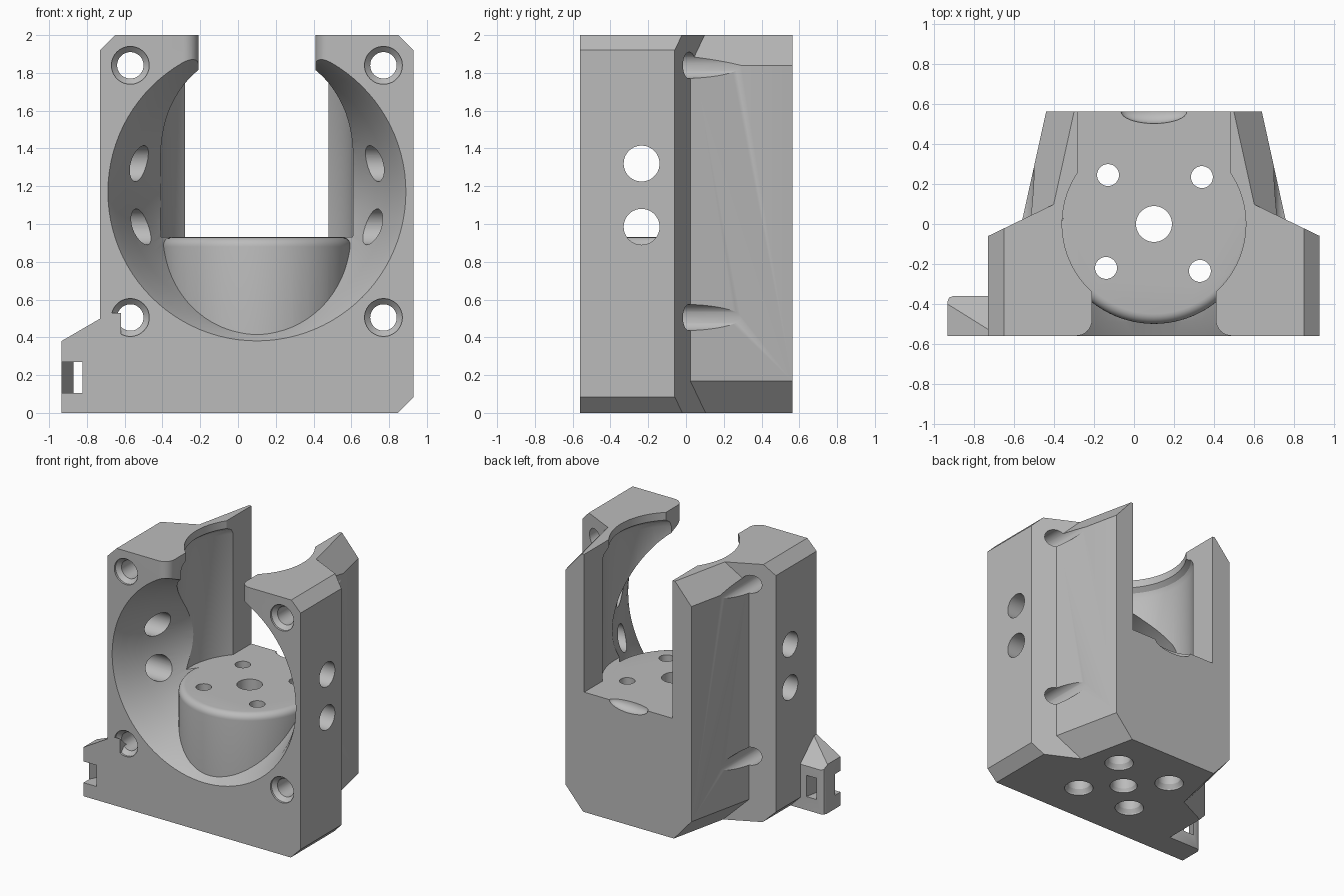
import bpy, bmesh, math
from mathutils import Matrix, Vector

old = bpy.data.objects.get("Cube")
if old:
    bpy.data.objects.remove(old)

CX = 0.1          # centre line of the housing
AXIS = {"X": Matrix.Rotation(math.pi / 2, 4, "Y"),
        "Y": Matrix.Rotation(-math.pi / 2, 4, "X"),
        "Z": Matrix.Identity(4)}

grey = bpy.data.materials.new("plain grey")
grey.use_nodes = True
grey.diffuse_color = (0.5, 0.5, 0.5, 1)
grey.node_tree.nodes["Principled BSDF"].inputs["Base Color"].default_value = (0.5, 0.5, 0.5, 1)


def finish(name, bm):
    bmesh.ops.recalc_face_normals(bm, faces=bm.faces)
    mesh = bpy.data.meshes.new(name)
    bm.to_mesh(mesh)
    bm.free()
    obj = bpy.data.objects.new(name, mesh)
    bpy.context.collection.objects.link(obj)
    mesh.materials.append(grey)
    return obj


def loft(name, rings):
    """Solid through matching rings of 3D points."""
    bm = bmesh.new()
    loops = [[bm.verts.new(p) for p in ring] for ring in rings]
    n = len(loops[0])
    for a, b in zip(loops, loops[1:]):
        for i in range(n):
            j = (i + 1) % n
            bm.faces.new((a[i], a[j], b[j], b[i]))
    bm.faces.new(loops[0])
    bm.faces.new(loops[-1])
    return finish(name, bm)


def prism(name, plan, z0, z1):
    return loft(name, [[(x, y, z) for x, y in plan] for z in (z0, z1)])


def turned(name, profile, axis, place, sides=48):
    """Solid of revolution from (radius, height) pairs."""
    m = Matrix.Translation(place) @ AXIS[axis]
    angles = [2 * math.pi * i / sides for i in range(sides)]
    return loft(name, [[m @ Vector((r * math.cos(a), r * math.sin(a), h)) for a in angles]
                       for r, h in profile])


def combine(target, tool, operation="DIFFERENCE"):
    mod = target.modifiers.new("combine", "BOOLEAN")
    mod.operation = operation
    mod.solver = "EXACT"
    mod.object = tool
    bpy.context.view_layer.objects.active = target
    bpy.ops.object.modifier_apply(modifier=mod.name)
    bpy.data.objects.remove(tool)


# Front block with slanted rear shoulders and chamfered sides
def front_ring(inset, z):
    w = 0.83 - inset
    half = [(w, -0.56), (w, -0.06 + inset * 0.483), (0.3, 0.196)]
    return [(CX + x, y, z) for x, y in half] + [(CX - x, y, z) for x, y in reversed(half)]


housing = loft("housing", [front_ring(0.085, 0), front_ring(0, 0.085),
                           front_ring(0, 1.92), front_ring(0.08, 2)])


# Tapered rear block with larger chamfers
def rear_ring(inset, z):
    half = [(0.708 - inset, -0.2), (0.54 - inset, 0.563)]
    return [(CX + x, y, z) for x, y in half] + [(CX - x, y, z) for x, y in reversed(half)]


combine(housing, loft("rear_block", [rear_ring(0.15, 0), rear_ring(0, 0.17),
                                     rear_ring(0, 1.84), rear_ring(0.14, 2)]), "UNION")

# Flared round mouth in the front
mouth = [(0.80, -0.58), (0.75, -0.49), (0.69, -0.34), (0.63, -0.2), (0.56, -0.05), (0.5, 0.05)]
combine(housing, turned("mouth", mouth, "Y", (CX, 0, 1.17), 96))

# Upright bore with a rounded lip at the top
bore = [(0.51, 0.93), (0.51, 1.87), (0.495, 1.91), (0.46, 1.94), (0.46, 2.1)]
combine(housing, turned("bore", bore, "Z", (CX, 0, 0), 96))

# Rear slot
combine(housing, prism("rear_slot", [(CX - 0.38, 0), (CX + 0.38, 0),
                                     (CX + 0.38, 0.7), (CX - 0.38, 0.7)], 0.93, 2.1))

# Front slot with rounded outer corners
half = [(0.31, -0.25)]
for i in range(9):
    a = math.radians(90 * i / 8)
    half.append((0.39 - 0.08 * math.cos(a), -0.48 - 0.08 * math.sin(a)))
half.append((0.39, -0.6))
plan = [(CX + x, y) for x, y in half] + [(CX - x, y) for x, y in reversed(half)]
combine(housing, prism("front_slot", plan, 1.5, 2.1))

# Side holes
for z in (1.32, 0.985):
    combine(housing, turned("side_hole", [(0.095, -1.2), (0.095, 1.2)], "X", (0, -0.235, z)))

# Corner screw holes, which leave grooves along the tapered sides
screw = [(0.1, -0.6), (0.1, -0.545), (0.07, -0.515), (0.07, 0.7)]
for x in (-0.57, 0.77):
    for z in (0.505, 1.84):
        combine(housing, turned("screw_hole", screw, "Y", (x, 0, z)))

# Round platform with a soft upper edge
edge = [(0.5, 0.3)]
for i in range(7):
    a = math.radians(90 * i / 6)
    edge.append((0.45 + 0.05 * math.cos(a), 0.88 + 0.05 * math.sin(a)))
combine(housing, turned("platform", edge, "Z", (CX, 0, 0), 96), "UNION")

# Platform holes, the outer four widened from below
combine(housing, turned("centre_hole", [(0.1, -0.1), (0.1, 0.01), (0.09, 0.03), (0.09, 1.2)],
                        "Z", (CX, 0, 0)))
bolt = [(0.105, -0.1), (0.105, 0.01), (0.085, 0.04), (0.085, 0.4), (0.055, 0.42), (0.055, 1.2)]
for x, y in ((-0.13, 0.245), (0.34, 0.235), (-0.14, -0.22), (0.33, -0.235)):
    combine(housing, turned("bolt_hole", bolt, "Z", (x, y, 0), 32))

# Shallow scoop in the rear edge of the floor
bm = bmesh.new()
bmesh.ops.create_uvsphere(bm, u_segments=32, v_segments=16, radius=1)
bmesh.ops.transform(bm, verts=bm.verts, matrix=Matrix.Translation((CX, 0.563, 0.93))
                    @ Matrix.Diagonal((0.165, 0.06, 0.06, 1)))
combine(housing, finish("scoop", bm))

# Tie tab: rounded outer corner, top sloping outward and backward
tab_plan = [(-0.62, -0.56), (-0.935, -0.56), (-0.935, -0.39), (-0.926, -0.369),
            (-0.905, -0.36), (-0.62, -0.36)]
tab = prism("tie_tab", tab_plan, 0, 0.7)
for point, normal in (((-0.935, 0, 0.38), (-0.5, 0, 0.86)), ((0, -0.4, 0.38), (0, 0.68, 0.73))):
    bm = bmesh.new()
    bm.from_mesh(tab.data)
    cut = bmesh.ops.bisect_plane(bm, geom=bm.verts[:] + bm.edges[:] + bm.faces[:],
                                 plane_co=point, plane_no=normal, clear_outer=True)
    bmesh.ops.holes_fill(bm, edges=[e for e in cut["geom_cut"] if isinstance(e, bmesh.types.BMEdge)])
    bmesh.ops.recalc_face_normals(bm, faces=bm.faces)
    bm.to_mesh(tab.data)
    bm.free()
slot = [(-0.99, -0.6), (-0.83, -0.6), (-0.77, -0.3), (-0.84, -0.3)]
combine(tab, prism("tie_slot", slot, 0.105, 0.27))
combine(housing, tab, "UNION")

# Smooth round surfaces, keep edges crisp
bpy.ops.object.select_all(action="DESELECT")
housing.select_set(True)
bpy.context.view_layer.objects.active = housing
bpy.ops.object.shade_smooth_by_angle(angle=math.radians(25))
